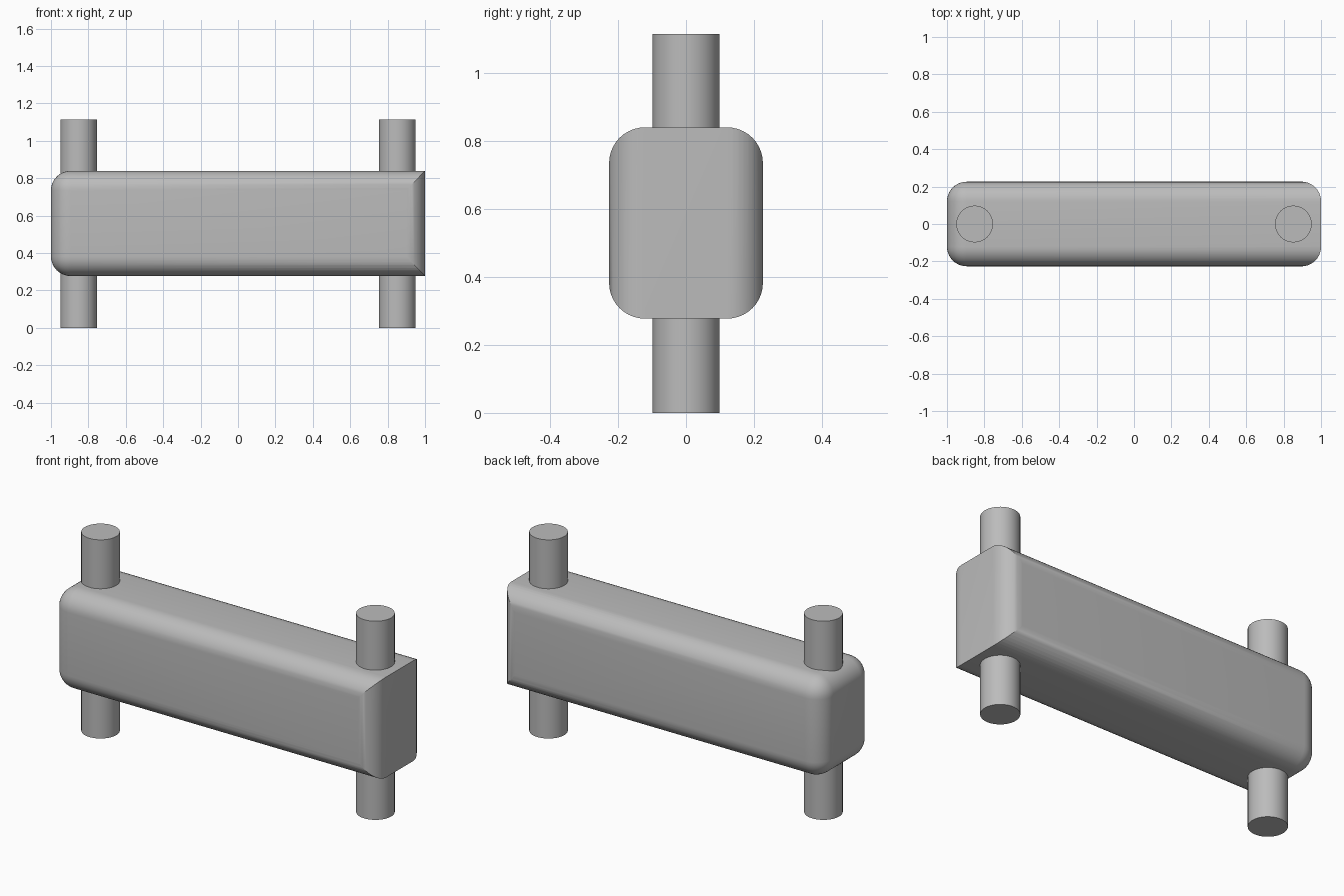
import bpy, bmesh, math

if "Cube" in bpy.data.objects:
    bpy.data.objects.remove(bpy.data.objects["Cube"], do_unlink=True)

grey = bpy.data.materials.new("plain_grey")
grey.use_nodes = True
COLOUR = (0.5, 0.5, 0.5, 1)
grey.diffuse_color = COLOUR
grey.node_tree.nodes["Principled BSDF"].inputs["Base Color"].default_value = COLOUR

RADIUS = 0.105
HALF_DEPTH = 0.226
BOTTOM, TOP = 0.277, 0.839
PIN_HEIGHT = 1.113


def rounded_box(name, low, high, vertical_only=False):
    """Box between two corners, with all or only its upright edges rounded."""
    bm = bmesh.new()
    bmesh.ops.create_cube(bm, size=1)
    for v in bm.verts:
        v.co = [a + (c + 0.5) * (b - a) for a, b, c in zip(low, high, v.co)]
    edges = [e for e in bm.edges
             if not vertical_only or abs(e.verts[0].co.z - e.verts[1].co.z) > 0.1]
    bmesh.ops.bevel(bm, geom=edges, offset=RADIUS, segments=10,
                    profile=0.5, affect='EDGES')
    mesh = bpy.data.meshes.new(name)
    bm.to_mesh(mesh)
    bm.free()
    mesh.materials.append(grey)
    obj = bpy.data.objects.new(name, mesh)
    bpy.context.collection.objects.link(obj)
    return obj


def smooth(obj):
    bpy.ops.object.select_all(action='DESELECT')
    obj.select_set(True)
    bpy.context.view_layer.objects.active = obj
    bpy.ops.object.shade_smooth_by_angle(angle=math.radians(30))


# Bar: fully rounded at one end, only its upright edges rounded at the other
bar = rounded_box("bar", (-1, -HALF_DEPTH, BOTTOM), (1.3, HALF_DEPTH, TOP))
trim = rounded_box("end_trim_cutter", (-1.3, -HALF_DEPTH - 0.0005, 0),
                   (1, HALF_DEPTH + 0.0005, PIN_HEIGHT), vertical_only=True)
cut = bar.modifiers.new("square_end", 'BOOLEAN')
cut.operation = 'INTERSECT'
cut.solver = 'EXACT'
cut.object = trim
bpy.context.view_layer.objects.active = bar
bpy.ops.object.modifier_apply(modifier=cut.name)
bpy.data.objects.remove(trim, do_unlink=True)
smooth(bar)

# Upright pins through both ends
for side, name in ((-1, "right_pin"), (1, "left_pin")):
    bpy.ops.mesh.primitive_cylinder_add(vertices=64, radius=0.098, depth=PIN_HEIGHT,
                                        location=(side * 0.852, 0, PIN_HEIGHT / 2))
    pin = bpy.context.object
    pin.name = name
    pin.data.materials.append(grey)
    smooth(pin)
